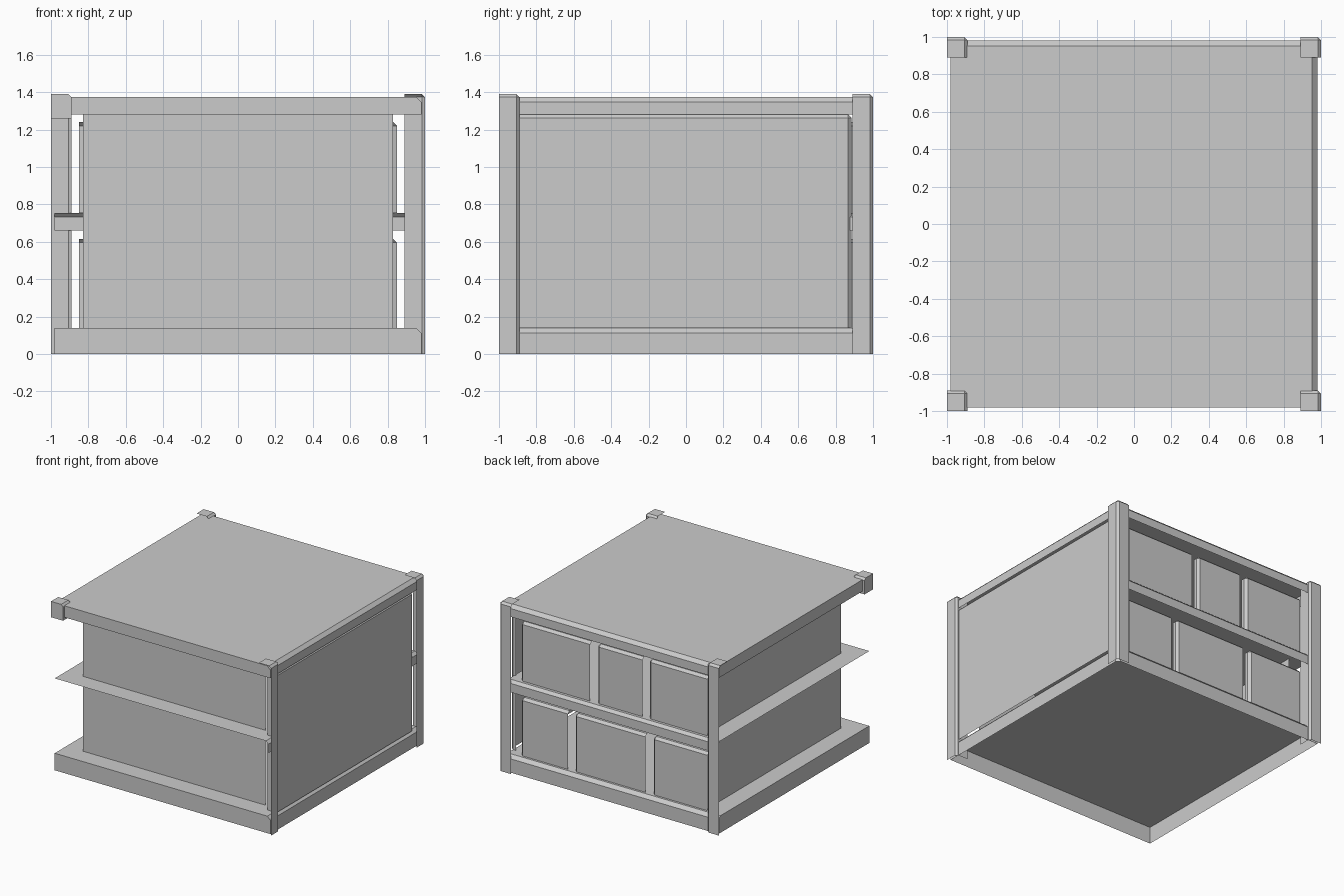
import bpy, bmesh
from mathutils import Vector

if "Cube" in bpy.data.objects:
    bpy.data.objects.remove(bpy.data.objects["Cube"])

grey = bpy.data.materials.new("light_grey")
grey.diffuse_color = (0.6, 0.6, 0.6, 1)
grey.use_nodes = True
grey.node_tree.nodes["Principled BSDF"].inputs["Base Color"].default_value = grey.diffuse_color

AXES = {"+x": (1, 0, 0), "-x": (-1, 0, 0), "+y": (0, 1, 0),
        "-y": (0, -1, 0), "+z": (0, 0, 1), "-z": (0, 0, -1)}


def block(name, lo, hi, chamfer=0.0, drop=""):
    """Box chamfered where +x, +y and +z sides meet; listed sides stay open."""
    bm = bmesh.new()
    bmesh.ops.create_cube(bm, size=1)
    for v in bm.verts:
        v.co = [l + (c + 0.5) * (h - l) for c, l, h in zip(v.co, lo, hi)]
    bm.normal_update()
    if chamfer:
        edges = [e for e in bm.edges
                 if all(sum(f.normal) > 0.5 for f in e.link_faces)]
        bmesh.ops.bevel(bm, geom=edges, offset=chamfer, segments=1,
                        affect='EDGES', clamp_overlap=True)
        bm.normal_update()
    dirs = [Vector(AXES[d]) for d in drop.split()]
    gone = [f for f in bm.faces if any(f.normal.dot(d) > 0.99 for d in dirs)]
    if gone:
        bmesh.ops.delete(bm, geom=gone, context='FACES')
    me = bpy.data.meshes.new(name)
    bm.to_mesh(me)
    bm.free()
    me.materials.append(grey)
    ob = bpy.data.objects.new(name, me)
    bpy.context.collection.objects.link(ob)
    return ob


# Base, middle shelf (open at front/left) and top, all open underneath
block("base", (-.98, -.98, 0), (.98, .98, .14), .027, "-z")
block("middle_shelf", (-.98, -.98, .66), (.962, .98, .755), .022, "-x -y -z")
block("top", (-.98, -.98, 1.28), (.98, .98, 1.375), .027, "-z")

# Corner posts, open on their front and left sides
for name, x, y in (("front_right_post", .89, -1), ("back_right_post", .89, .89),
                   ("back_left_post", -1, .89)):
    block(name, (x, y, 0), (x + .11, y + .11, 1.39), .017, "-x -y -z")
block("front_left_cap", (-1, -1, 1.26), (-.89, -.89, 1.39), .017, "-z")

# Inset walls at the front and left
block("inset_walls", (-.83, -.83, .14), (.83, .83, 1.28), 0, "+x +y +z -z")

# Side panel on the right
block("right_panel", (.925, -.89, .14), (.975, .885, 1.283), .02, "-x -y -z")

# Two rows of boxes at the back
rows = (("lower_box", .14, .615, ((-.85, -.35), (-.285, .36), (.417, .85))),
        ("upper_box", .755, 1.24, ((-.85, -.315), (-.26, .155), (.216, .85))))
for name, z0, z1, spans in rows:
    for i, (x0, x1) in enumerate(spans):
        block(f"{name}_{i + 1}", (x0, .885, z0), (x1, .935, z1), .02, "-x -y -z")
